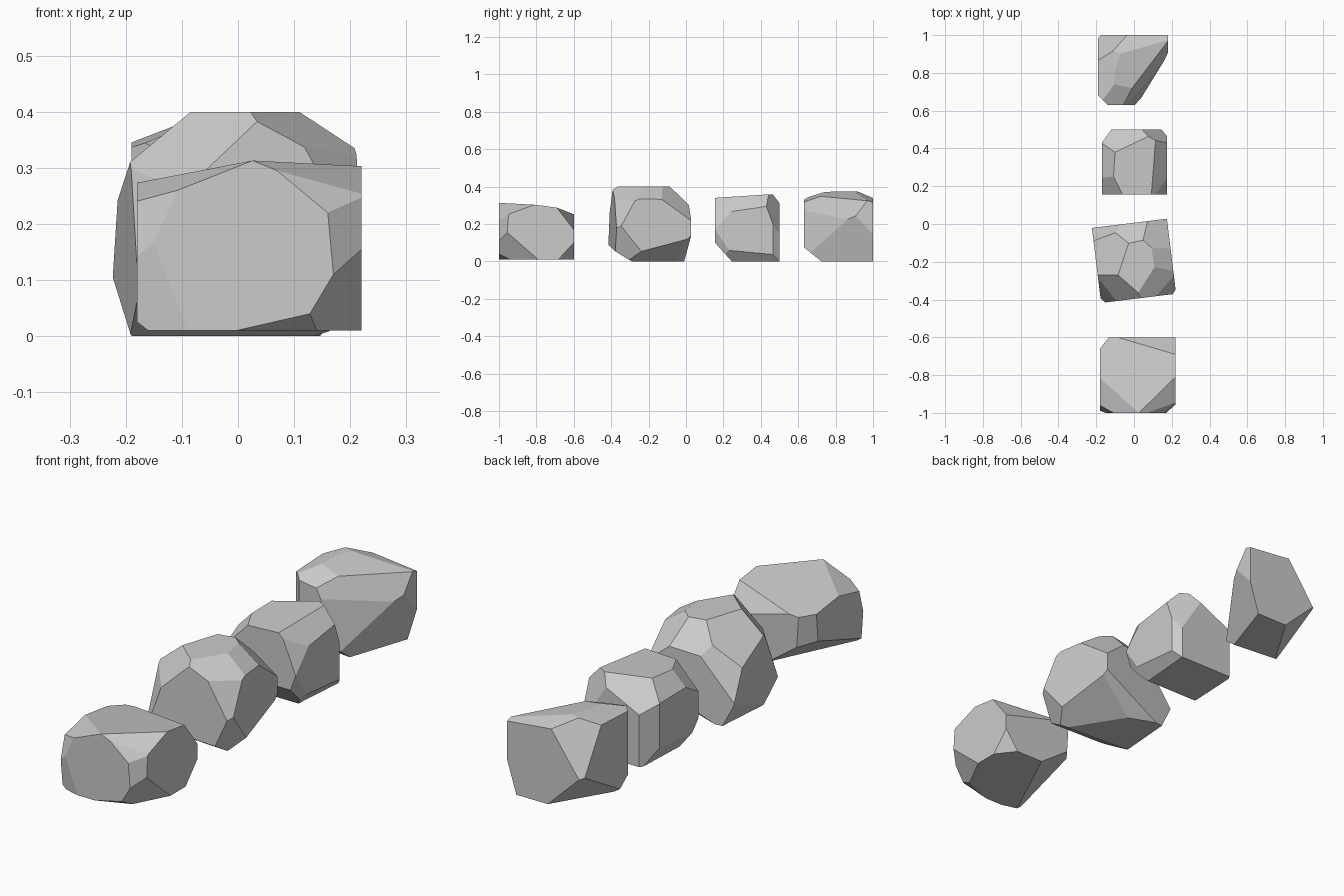
import bpy, bmesh
from mathutils import Vector, Matrix
from math import radians


def rock(name, centre, size, cuts, turn=0):
    """Block chiselled flat by planes; each cut is three points on its plane."""
    bm = bmesh.new()
    c = Vector(centre)
    m = Matrix.Translation(c) @ Matrix.Rotation(radians(turn), 4, 'Z') @ Matrix.Diagonal((*size, 1))
    bmesh.ops.create_cube(bm, size=1, matrix=m)
    for cut in cuts:
        p, q, r = (Vector(cut[i:i + 3]) for i in (0, 3, 6))
        n = (q - p).cross(r - p).normalized()
        if n.dot(c - p) > 0:
            n = -n
        bmesh.ops.bisect_plane(bm, geom=bm.verts[:] + bm.edges[:] + bm.faces[:], dist=1e-5,
                               plane_co=p, plane_no=n, clear_outer=True)
        rim = [e for e in bm.edges if e.is_boundary]
        if rim:
            bmesh.ops.holes_fill(bm, edges=rim, sides=0)
    bmesh.ops.remove_doubles(bm, verts=bm.verts[:], dist=0.001)
    bmesh.ops.recalc_face_normals(bm, faces=bm.faces[:])
    mesh = bpy.data.meshes.new(name)
    bm.to_mesh(mesh)
    bm.free()
    ob = bpy.data.objects.new(name, mesh)
    bpy.context.collection.objects.link(ob)
    return ob


# Front rock: low, with a sloping top
rock("rock_front", (.02, -.8, .17), (.4, .4, .32), [
    (.22, -.81, .303, .026, -1, .313, -.12, -.87, .285),
    (.22, -.69, .287, .22, -.6, .17, -.09, -.6, .253),
    (-.12, -.87, .285, .026, -1, .313, -.108, -1, .26),
    (-.108, -1, .26, -.15, -1, .168, -.18, -.96, .242),
    (-.15, -1, .168, -.09, -1, .01, -.16, -.98, .01),
    (.026, -1, .313, .22, -.81, .303, .07, -1, .295),
    (.07, -1, .295, .16, -1, .22, .22, -.955, .238),
    (.16, -1, .22, .17, -1, .11, .22, -.955, .165),
    (.17, -1, .11, .128, -1, .04, .22, -.79, .01),
    (-.004, -1, .01, .128, -1, .04, .12, -.95, .01),
    (.22, -.6, .10, .22, -.683, .01, .155, -.6, .01),
    (.02, -.6, .01, -.16, -.98, .01, -.18, -.676, .127),
    (-.18, -.67, .13, -.18, -.66, .25, -.13, -.6, .2),
])

# Largest rock, turned a little
rock("rock_large", (0, -.195, .2), (.4, .4, .4), [
    (.033, -.39, .384, -.053, -.403, .3, -.085, -.27, .4),
    (.033, -.39, .384, .12, -.38, .337, .095, -.25, .4),
    (.12, -.38, .337, .208, -.27, .335, .217, -.352, .187),
    (.193, -.13, .332, .176, .005, .235, .06, -.01, .33),
    (.2085, -.27, .337, .193, -.13, .332, .115, -.22, .395),
    (.03, -.075, .385, .06, -.015, .33, -.06, -.07, .36),
    (-.09, -.27, .395, -.06, -.07, .365, -.19, -.08, .26),
    (-.19, -.08, .26, -.075, -.03, .33, -.18, -.01, .15),
    (.206, -.24, .053, .176, .005, .118, .08, -.2, 0),
    (.206, -.24, .053, .217, -.352, .187, .15, -.388, .06),
    (.15, -.388, .06, -.1, -.405, .08, 0, -.28, 0),
    (.025, -.07, 0, -.16, 0, 0, .17, .01, .12),
    (-.217, -.05, .088, -.19, -.28, 0, -.17, -.02, 0),
    (-.18, -.38, .1, -.15, -.413, .1, -.1, -.405, .25),
], turn=7)

# Small rock
rock("rock_small", (.0025, .3275, .18), (.345, .345, .36), [
    (-.1, .38, .345, .09, .45, .358, .1, .235, .345),
    (.105, .32, .35, .175, .245, .267, .175, .43, .294),
    (.175, .245, .267, .175, .176, .192, .125, .155, .29),
    (.175, .18, .133, .175, .22, .075, .15, .155, .10),
    (.175, .22, .06, .175, .465, .037, .13, .3, 0),
    (.175, .465, .198, .175, .465, .037, .145, .5, .1),
    (.175, .43, .294, .175, .465, .198, .075, .465, .357),
    (-.1, .38, .345, .075, .465, .357, 0, .5, .29),
    (-.17, .43, .1, -.17, .43, .25, -.12, .5, .2),
    (-.1, .38, .345, -.11, .25, .335, -.17, .3, .27),
    (-.11, .25, .335, -.075, .16, .32, -.17, .155, .22),
    (0, .155, .1, .15, .155, .1, 0, .245, 0),
    (-.17, .3, .06, -.14, .25, 0, -.13, .48, 0),
])

# Back rock with a broad slanted side
rock("rock_back", (-.005, .815, .1875), (.37, .37, .375), [
    (.03, .655, .04, .16, .865, .225, -.03, .645, .32),
    (.16, .865, .225, .18, 1, .145, .03, .65, .04),
    (.04, .785, .342, .175, .97, .335, .16, .865, .225),
    (-.105, .8, .375, -.05, .9, .37, .04, .785, .342),
    (.06, .905, .36, -.1, .92, .372, 0, 1, .335),
    (-.14, .63, .33, -.03, .645, .32, -.07, .755, .372),
    (-.105, .85, .375, -.19, .86, .345, -.17, .7, .345),
    (-.04, 1, .335, -.165, 1, .16, -.19, .87, .34),
    (-.165, 1, .14, -.02, 1, 0, -.14, .8, 0),
    (-.1, .63, .085, .02, .65, .06, -.05, .735, 0),
    (-.14, .63, .1, -.14, .63, .25, -.19, .68, .2),
])
